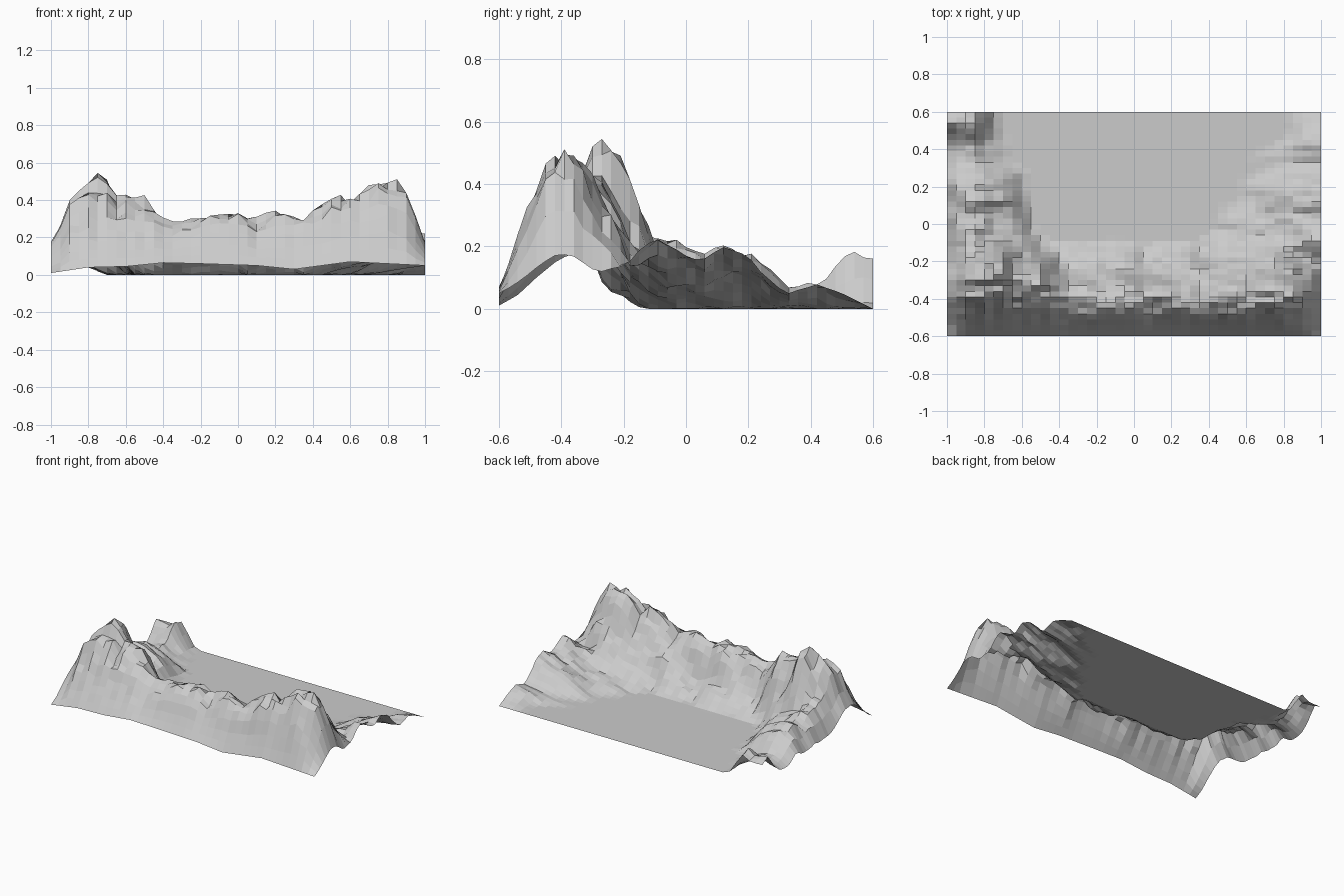
import bpy, bmesh
from mathutils import Vector, noise

if "Cube" in bpy.data.objects:
    bpy.data.objects.remove(bpy.data.objects["Cube"])


def lerp_table(pts, t):
    """Piecewise linear lookup."""
    if t <= pts[0][0]:
        return pts[0][1]
    for (a, u), (b, v) in zip(pts, pts[1:]):
        if t <= b:
            return u + (v - u) * (t - a) / (b - a)
    return pts[-1][1]


def rough(x, y, s, seed):
    """Two octaves of noise, about -1..1."""
    p = Vector((x * s, y * s, seed))
    return noise.noise(p) + 0.5 * noise.noise(p * 2.1)


# Front range: crest height, crest position and inner foot along x
CREST = [(-1, .18), (-.9, .39), (-.8, .47), (-.72, .52), (-.62, .42), (-.53, .39),
         (-.45, .34), (-.38, .28), (-.25, .30), (-.13, .33), (-.02, .35), (.1, .29),
         (.2, .31), (.4, .35), (.55, .40), (.72, .47), (.8, .49), (.9, .45), (.95, .34), (1, .18)]
CREST_Y = [(-1, -.36), (-.9, -.32), (-.72, -.25), (-.5, -.33), (-.3, -.40), (.5, -.41), (1, -.40)]
FOOT_Y = [(-1, .02), (-.6, .0), (-.4, -.11), (.35, -.11), (.5, -.03), (.8, .0), (1, -.12)]
FRONT_Z = [(-1, .01), (-.8, .04), (-.6, .045), (-.4, .065), (-.2, .06), (.1, .05),
           (.3, .03), (.45, .05), (.6, .07), (1, .05)]
EDGE_SLOPE = [(0, 0), (.25, .2), (.5, .52), (.8, .88), (1, 1)]
FRONT_SLOPE = [(0, 0), (.25, .3), (.5, .64), (.7, .86), (1, 1)]
BACK_SLOPE = [(0, 1), (.2, .9), (.4, .6), (.6, .33), (.8, .15), (1, 0)]
# Side ridges: height and inner foot along y, and share of height kept at the left edge
LEFT_Z = [(-.3, .3), (-.05, .235), (.05, .17), (.13, .21), (.22, .18), (.32, .08),
          (.42, .09), (.53, .19), (.6, .155)]
LEFT_FOOT = [(-.2, -.5), (0, -.56), (.28, -.58), (.34, -.7), (.6, -.72)]
LEFT_EDGE = [(-.2, .25), (.38, .2), (.46, .5), (.53, .85), (.6, .85)]
RIGHT_Z = [(-.3, .12), (-.2, .15), (-.1, .22), (.05, .16), (.12, .20), (.22, .16),
           (.28, .09), (.32, .045), (.42, .08), (.5, .05), (.6, 0)]
RIGHT_FOOT = [(-.1, .4), (0, .42), (.2, .55), (.35, .62), (.45, .8), (.6, .86)]


def height(x, y):
    wob = 0.06 * rough(x, y, 6, 3)
    # front range
    yc = lerp_table(CREST_Y, x)
    z0, zc = lerp_table(FRONT_Z, x), lerp_table(CREST, x)
    if y < yc:
        slope = EDGE_SLOPE if abs(x) > .92 else FRONT_SLOPE
        front = z0 + (zc - z0) * lerp_table(slope, (y + .6) / (yc + .6))
    else:
        front = zc * lerp_table(BACK_SLOPE, (y + wob - yc) / (lerp_table(FOOT_Y, x) - yc))
    # left ridge, falling to both sides
    left = right = 0
    if y > -.3:
        foot, edge = lerp_table(LEFT_FOOT, y), lerp_table(LEFT_EDGE, y)
        prof = [(-1, edge), (-.93, max(.75, edge)), (-.86, 1), (foot - .1, .55), (foot, 0)]
        left = lerp_table(LEFT_Z, y) * lerp_table(prof, x + wob * .6)
        # right ridge, rising to the outer edge
        foot = lerp_table(RIGHT_FOOT, y)
        t = max(0, (x + wob * 1.5 - foot) / (1 - foot))
        right = lerp_table(RIGHT_Z, y) * min(1, t) ** 1.3
    z = max(front, left, right)
    # crags, fading out at the front and side edges
    fade = max(0, min(1, (y + .6) / .14)) * min(1, .35 + (1 - abs(x)) / .15)
    crag = 0.12 * rough(x, y, 7, 9) + 0.18 * noise.noise(Vector((x * 13, y * 19, 5)))
    return max(0, z * (1 + fade * crag))


# Terrain sheet
NX, NY = 40, 40
bm = bmesh.new()
rows = []
for j in range(NY + 1):
    y = -.6 + 1.2 * j / NY
    rows.append([bm.verts.new((x, y, height(x, y)))
                 for x in (-1 + 2 * i / NX for i in range(NX + 1))])
for a, b in zip(rows, rows[1:]):
    for i in range(NX):
        bm.faces.new((a[i], a[i + 1], b[i + 1], b[i]))
me = bpy.data.meshes.new("mountain_terrain")
bm.to_mesh(me)
bm.free()
ob = bpy.data.objects.new("mountain_terrain", me)
bpy.context.collection.objects.link(ob)
